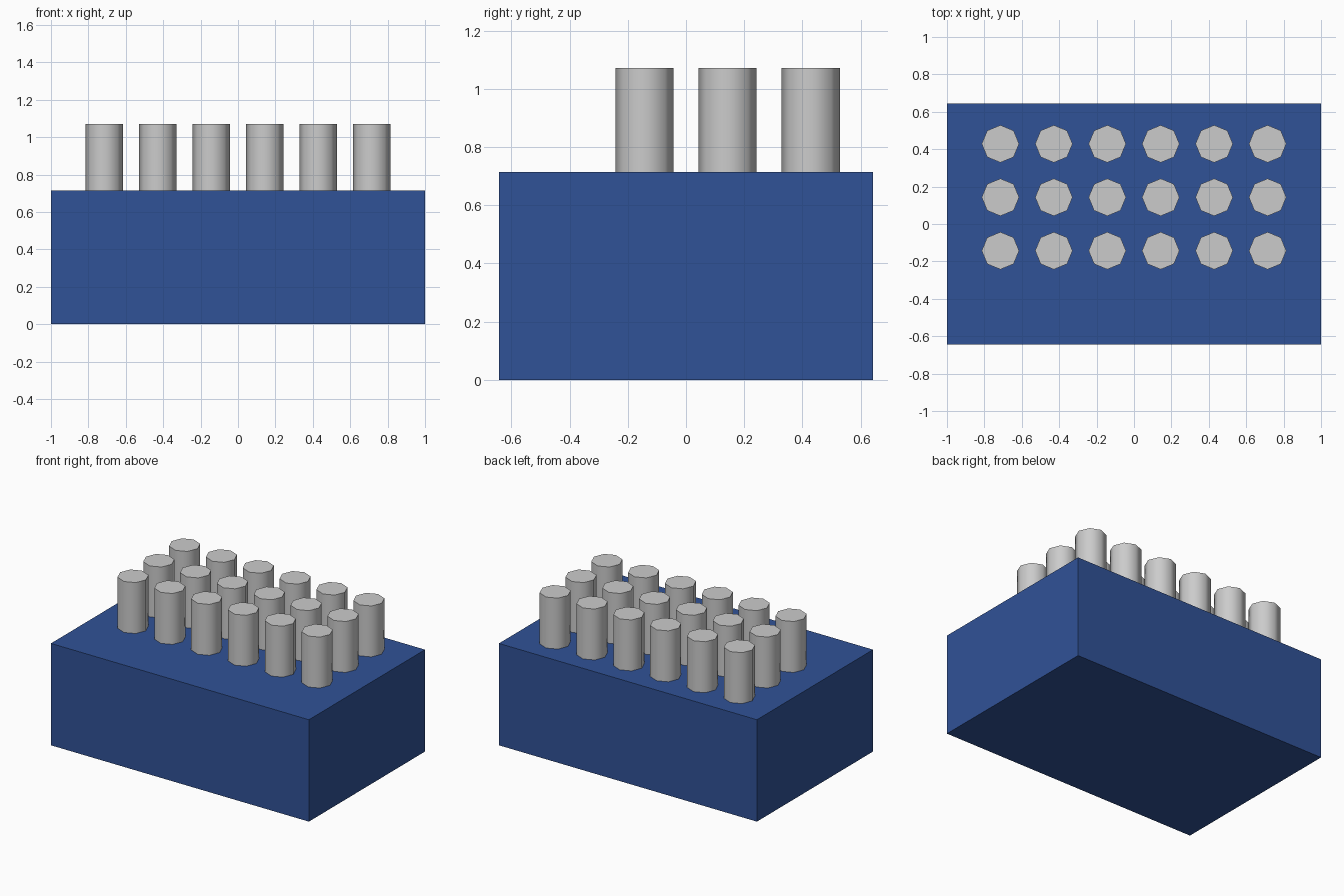
import bpy
import math

if "Cube" in bpy.data.objects:
    bpy.data.objects.remove(bpy.data.objects["Cube"])

# solid blue block
blue = bpy.data.materials.new("blue")
blue.diffuse_color = (0.03, 0.085, 0.31, 1)
blue.use_nodes = True
blue.node_tree.nodes["Principled BSDF"].inputs["Base Color"].default_value = blue.diffuse_color
bpy.ops.mesh.primitive_cube_add(size=1, location=(0, 0, 0.357))
block = bpy.context.object
block.name = "block"
block.scale = (2, 1.286, 0.714)
bpy.ops.object.transform_apply(location=False, rotation=False, scale=True)
block.data.materials.append(blue)

# grid of low-poly pegs, smooth around the side
PITCH = 2 / 7
for row in range(3):
    for col in range(6):
        x = (col - 2.5) * PITCH
        y = (row - 0.5) * PITCH
        bpy.ops.mesh.primitive_cylinder_add(vertices=8, radius=0.1, depth=0.357,
                                            location=(x, y, 0.8929))
        peg = bpy.context.object
        peg.name = f"peg_{row + 1}_{col + 1}"
        bpy.ops.object.shade_smooth_by_angle(angle=math.radians(50))
